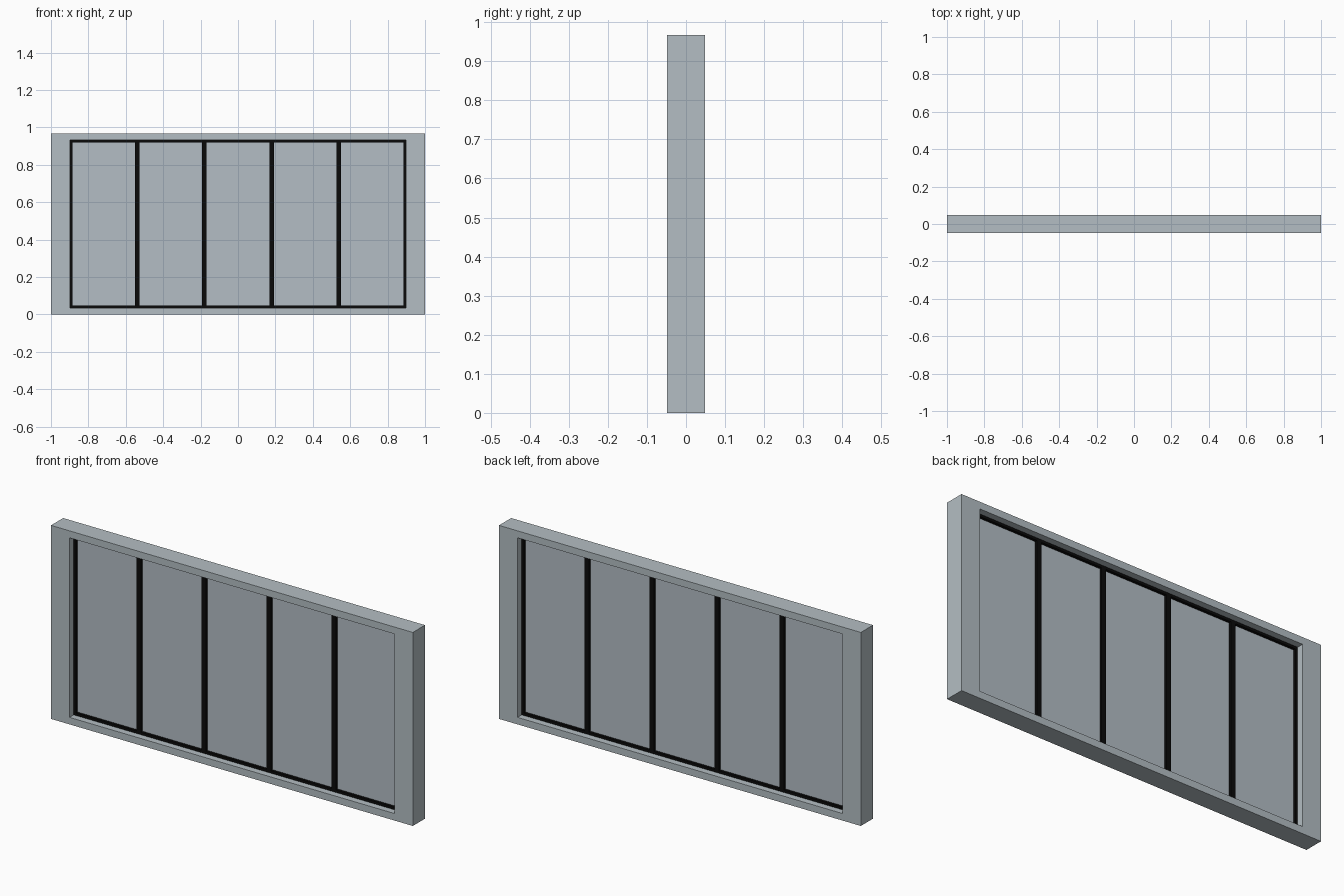
import bpy
import bmesh

if "Cube" in bpy.data.objects:
    bpy.data.objects.remove(bpy.data.objects["Cube"])


def material(name, rgb):
    m = bpy.data.materials.new(name)
    m.diffuse_color = (*rgb, 1.0)
    m.use_nodes = True
    m.node_tree.nodes["Principled BSDF"].inputs["Base Color"].default_value = m.diffuse_color
    return m


FRAME = material("pale grey", (0.456, 0.515, 0.546))
GLASS = material("glass grey", (0.456, 0.509, 0.558))
BLACK = material("black", (0.003, 0.003, 0.003))


def finish(name, bm, mat):
    bmesh.ops.recalc_face_normals(bm, faces=bm.faces)
    mesh = bpy.data.meshes.new(name)
    bm.to_mesh(mesh)
    bm.free()
    mesh.materials.append(mat)
    obj = bpy.data.objects.new(name, mesh)
    bpy.context.collection.objects.link(obj)
    return obj


def corners(bm, x0, x1, z0, z1, y):
    return [bm.verts.new((x, y, z)) for x, z in ((x0, z0), (x1, z0), (x1, z1), (x0, z1))]


def ring(name, outer, inner, half_depth, mat):
    """Rectangular frame with an opening, in the xz plane."""
    bm = bmesh.new()
    loops = [corners(bm, *rect, y) for rect, y in (
        (outer, -half_depth), (outer, half_depth), (inner, half_depth), (inner, -half_depth))]
    for k in range(4):
        a, b = loops[k], loops[(k + 1) % 4]
        for i in range(4):
            j = (i + 1) % 4
            bm.faces.new((a[i], a[j], b[j], b[i]))
    return finish(name, bm, mat)


def panel(name, rect, half_depth, mat):
    bm = bmesh.new()
    a = corners(bm, *rect, -half_depth)
    b = corners(bm, *rect, half_depth)
    bm.faces.new(a)
    bm.faces.new(b)
    for i in range(4):
        j = (i + 1) % 4
        bm.faces.new((a[i], a[j], b[j], b[i]))
    return finish(name, bm, mat)


# Outer surround
X, Z0, Z1 = 0.898, 0.035, 0.932
ring("outer_frame", (-1, 1, 0, 0.967), (-X, X, Z0, Z1), 0.048, FRAME)

# Five black sashes, each holding a thin pane
COUNT, BAR = 5, 0.0125
width = 2 * X / COUNT
for n in range(COUNT):
    left = -X + n * width
    inner = (left + BAR, left + width - BAR, Z0 + BAR, Z1 - BAR)
    ring(f"sash_{n + 1}", (left, left + width, Z0, Z1), inner, 0.015, BLACK)
    panel(f"glass_pane_{n + 1}", inner, 0.002, GLASS)
